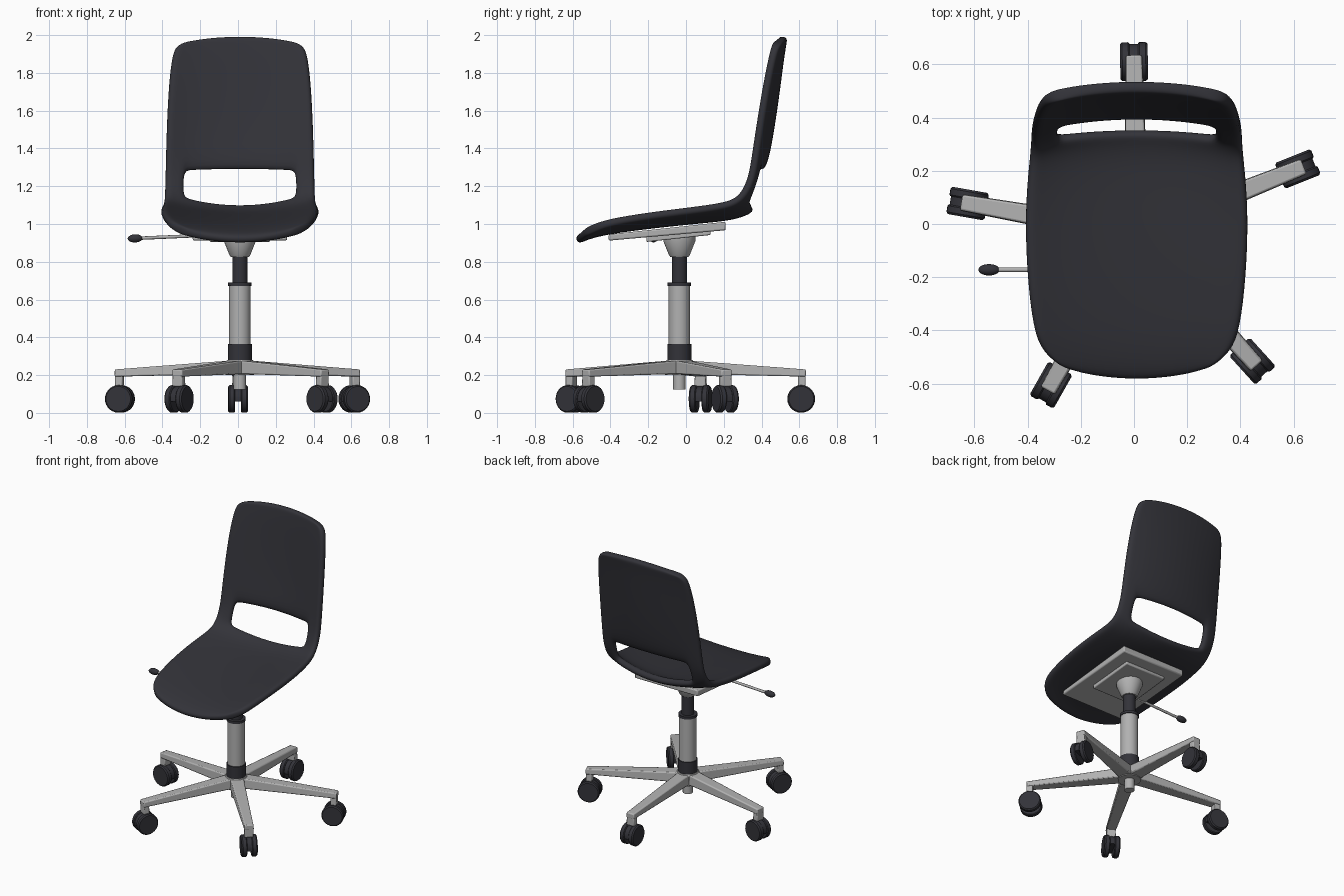
import bpy, bmesh, math
from mathutils import Matrix, Vector

if "Cube" in bpy.data.objects:
    bpy.data.objects.remove(bpy.data.objects["Cube"])


def material(name, rgb):
    m = bpy.data.materials.new(name)
    m.diffuse_color = (*rgb, 1)
    m.use_nodes = True
    m.node_tree.nodes["Principled BSDF"].inputs["Base Color"].default_value = m.diffuse_color
    return m


DARK = material("charcoal", (0.033, 0.033, 0.041))
GREY = material("light grey", (0.44, 0.44, 0.44))
CX, CY = 0.01, -0.035          # column axis


def finish(name, bm, mat, matrix=None, bevel=0.0, angle=35):
    """Turn a bmesh into a named, coloured object with sharp-edge smoothing."""
    bmesh.ops.recalc_face_normals(bm, faces=bm.faces)
    if matrix is not None:
        bm.transform(matrix)
    me = bpy.data.meshes.new(name)
    bm.to_mesh(me)
    bm.free()
    me.materials.append(mat)
    ob = bpy.data.objects.new(name, me)
    bpy.context.collection.objects.link(ob)
    if bevel:
        mod = ob.modifiers.new("bevel", 'BEVEL')
        mod.width, mod.segments, mod.limit_method = bevel, 2, 'ANGLE'
    bpy.ops.object.select_all(action='DESELECT')
    ob.select_set(True)
    bpy.context.view_layer.objects.active = ob
    bpy.ops.object.shade_smooth_by_angle(angle=math.radians(angle))
    return ob


def loft(name, rings, mat, matrix=None, bevel=0.0):
    """Skin closed rings of equal point count and cap both ends."""
    bm = bmesh.new()
    vs = [[bm.verts.new(p) for p in ring] for ring in rings]
    n = len(vs[0])
    for a, b in zip(vs, vs[1:]):
        for i in range(n):
            bm.faces.new((a[i], a[(i + 1) % n], b[(i + 1) % n], b[i]))
    bm.faces.new(vs[0])
    bm.faces.new(vs[-1])
    return finish(name, bm, mat, matrix, bevel)


def lathe(name, profile, mat, matrix=None, sides=32):
    """Turned part around local z from (radius, height) pairs."""
    rings = [[(r * math.cos(2 * math.pi * i / sides), r * math.sin(2 * math.pi * i / sides), z)
              for i in range(sides)] for r, z in profile]
    return loft(name, rings, mat, matrix)


def section(x, hw, z0, z1):
    return [(x, -hw, z0), (x, hw, z0), (x, hw * 0.9, z1), (x, -hw * 0.9, z1)]


# --- Seat and backrest shell: half width, centre y, centre z, side offset y, side offset z
ROWS = [
    (0.285, -0.580, 0.912, 0.045, 0.045), (0.355, -0.535, 0.938, 0.055, 0.045),
    (0.390, -0.420, 0.968, 0.025, 0.045), (0.412, -0.200, 0.997, 0, 0.048),
    (0.420, 0.000, 1.018, 0, 0.052), (0.412, 0.150, 1.032, 0, 0.058),
    (0.402, 0.250, 1.045, -0.010, 0.065), (0.398, 0.315, 1.067, -0.035, 0.070),
    (0.396, 0.350, 1.088, -0.040, 0.085), (0.396, 0.375, 1.190, -0.045, 0.020),
    (0.394, 0.402, 1.285, -0.050, -0.015), (0.390, 0.438, 1.450, -0.062, 0),
    (0.380, 0.474, 1.700, -0.058, 0), (0.362, 0.498, 1.890, -0.045, -0.010),
    (0.340, 0.510, 1.960, -0.038, -0.015), (0.285, 0.515, 1.992, -0.028, -0.030)]
HALF = [0.18, 0.42, 0.64, 0.75, 0.88, 1.0]
COLS = [-s for s in reversed(HALF)] + [0] + HALF
bm = bmesh.new()
grid = []
for hw, y, z, ey, ez in ROWS:
    grid.append([bm.verts.new((CX + s * hw, y + ey * abs(s) ** 2.2, z + ez * abs(s) ** 2.2))
                 for s in COLS])
for j in range(len(ROWS) - 1):
    for i in range(len(COLS) - 1):
        if j in (8, 9) and abs(COLS[i] + COLS[i + 1]) / 2 < 0.74:
            continue               # lumbar opening
        bm.faces.new((grid[j][i], grid[j][i + 1], grid[j + 1][i + 1], grid[j + 1][i]))
shell = finish("seat_shell", bm, DARK, angle=180)
thick = shell.modifiers.new("thickness", 'SOLIDIFY')
thick.thickness, thick.offset = 0.046, 0
sub = shell.modifiers.new("smooth", 'SUBSURF')
sub.levels = sub.render_levels = 2


# --- Mounting plates under the seat, tilted with it: (y, bottom z, top z) at front and back
def plate(name, hw, front, back, bevel):
    rings = [[(CX - hw, y, z0), (CX + hw, y, z0), (CX + hw, y, z1), (CX - hw, y, z1)]
             for y, z0, z1 in (front, back)]
    loft(name, rings, GREY, bevel=bevel)


plate("seat_plate", 0.25, (-0.41, 0.912, 0.945), (0.21, 0.967, 1.012), 0.008)
plate("tilt_plate", 0.16, (-0.21, 0.905, 0.935), (0.13, 0.942, 0.975), 0.006)

# --- Height lever
out = Matrix.Translation((-0.06, -0.172, 0.945)) @ Matrix.Rotation(math.radians(-92.5), 4, 'Y')
lathe("lever_rod", [(0.009, 0), (0.009, 0.46)], GREY, out, 12)
knob = [(0.021 * math.sin(math.pi * k / 10) + 0.0005, 0.485 - 0.04 * math.cos(math.pi * k / 10))
        for k in range(11)]
lathe("lever_knob", knob, DARK, out, 16)

# --- Central column
axis = Matrix.Translation((CX, CY, 0))
lathe("column_cone", [(0.048, 0.825), (0.055, 0.835), (0.085, 0.91), (0.085, 0.935)], GREY, axis)
lathe("piston", [(0.040, 0.68), (0.040, 0.83)], DARK, axis)
lathe("column_ring", [(0.062, 0.672), (0.062, 0.69)], DARK, axis)
lathe("column_tube", [(0.057, 0.36), (0.057, 0.675)], GREY, axis)
lathe("column_collar", [(0.063, 0.275), (0.063, 0.365)], DARK, axis)
lathe("base_hub", [(0.075, 0.20), (0.075, 0.27), (0.068, 0.28)], GREY, axis)
lathe("column_stub", [(0.033, 0.125), (0.033, 0.21)], GREY, axis)

# --- Five arms, each with a post and a twin-wheel caster, at the caster positions
CASTERS = [(0.0, 0.61), (-0.625, 0.077), (-0.312, -0.605), (0.445, -0.515), (0.615, 0.207)]
for x, y in CASTERS:
    reach = Vector((x - CX, y - CY)).length
    turn = axis @ Matrix.Rotation(math.atan2(y - CY, x - CX), 4, 'Z')
    end = reach + 0.024
    loft("base_arm", [section(0, 0.052, 0.205, 0.278), section(0.10, 0.046, 0.205, 0.273),
                      section(end, 0.032, 0.192, 0.23)], GREY, turn, 0.007)
    loft("arm_post", [section(end - 0.042, 0.031, 0.14, 0.21),
                      section(end - 0.001, 0.031, 0.14, 0.21)], GREY, turn, 0.006)
    at = turn @ Matrix.Translation((reach, 0, 0.074))
    # Fender between the wheels
    arc = [(0.066 * math.cos(math.radians(a)), 0.066 * math.sin(math.radians(a)))
           for a in range(-12, 193, 17)]
    loft("caster_fender", [[(u, w, v) for u, v in arc] for w in (-0.019, 0.019)], DARK, at)
    for side in (-1, 1):
        spin = at @ Matrix.Rotation(-side * math.pi / 2, 4, 'X')
        lathe("caster_wheel", [(0.068, 0.016), (0.073, 0.021), (0.073, 0.044), (0.066, 0.052)],
              DARK, spin, 28)
